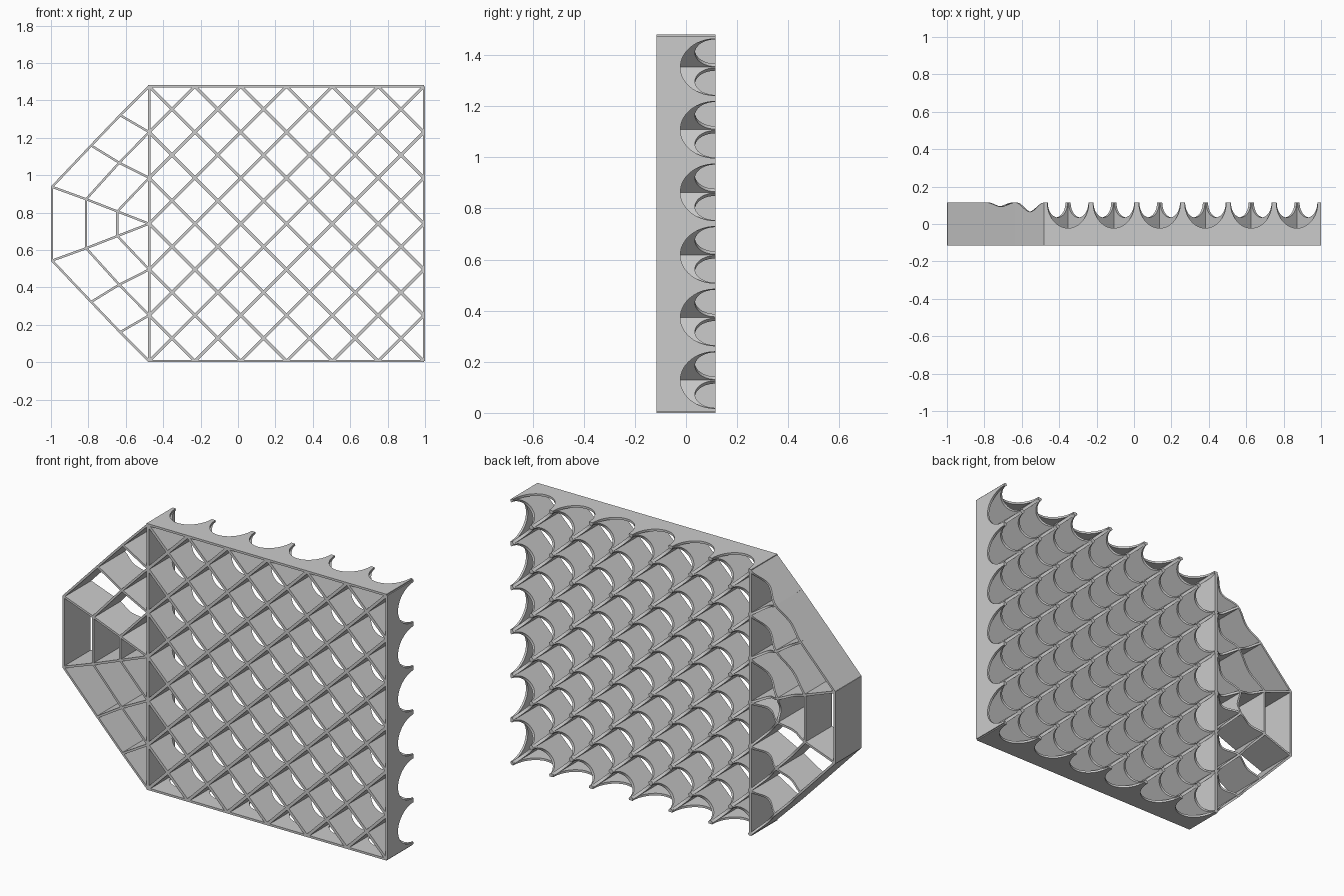
import bpy, bmesh, math
from mathutils import Vector

if "Cube" in bpy.data.objects:
    bpy.data.objects.remove(bpy.data.objects["Cube"])

Y = 0.115                      # half depth
X0, X1, Z0 = -0.475, 0.994, 0.006
P = (X1 - X0) / 6              # lattice pitch
ZT = Z0 + 6 * P
ZM = (Z0 + ZT) / 2


def arch(length, half, depth, n=18):
    """Half-elliptic notch centred in a bay: list of (distance, back y)."""
    pts = [(0, Y)]
    for i in range(n + 1):
        a = math.pi * i / n
        pts.append((length / 2 - half * math.cos(a), Y - depth * math.sin(a)))
    return pts + [(length, Y)]


def wave(length, depth, n=14):
    """Soft rounded dip over the whole bay."""
    if depth == 0:
        return [(0, Y), (length, Y)]
    return [(length * i / n, Y - depth * math.sin(math.pi * i / n) ** 2) for i in range(n + 1)]


def wall(bm, p, q, thick, bays):
    """Thin upright wall from p to q (x, z); bays lists the back-edge profiles."""
    p, q = Vector(p), Vector(q)
    d = (q - p).normalized()
    nrm = Vector((-d.y, d.x)) * thick / 2
    prof, off = [], 0.0
    for b in bays:
        prof += [(off + s, y) for s, y in (b if not prof else b[1:])]
        off += b[-1][0]
    rings = []
    for s, y in prof:
        c = p + d * s
        l, r = c + nrm, c - nrm
        rings.append([bm.verts.new(v) for v in ((l.x, -Y, l.y), (r.x, -Y, r.y), (r.x, y, r.y), (l.x, y, l.y))])
    for a, b in zip(rings, rings[1:]):
        for i in range(4):
            j = (i + 1) % 4
            bm.faces.new((a[i], a[j], b[j], b[i]))
    bm.faces.new(rings[0])
    bm.faces.new(rings[-1][::-1])


def finish(bm, name):
    bmesh.ops.recalc_face_normals(bm, faces=bm.faces[:])
    me = bpy.data.meshes.new(name)
    bm.to_mesh(me)
    bm.free()
    ob = bpy.data.objects.new(name, me)
    bpy.context.collection.objects.link(ob)
    bpy.ops.object.select_all(action='DESELECT')
    ob.select_set(True)
    bpy.context.view_layer.objects.active = ob
    bpy.ops.object.shade_smooth_by_angle(angle=math.radians(30))


# Diagonal lattice with a round notch in every cell side
bm = bmesh.new()
side = P * math.sqrt(0.5)
for k in range(1, 12):
    u0, u1 = max(0, k - 6), min(6, k)
    bays = [arch(side, 0.075, 0.080)] * (2 * (u1 - u0))
    for mirror in (False, True):
        w0, w1 = k - u0, k - u1
        if mirror:
            w0, w1 = 6 - w0, 6 - w1
        wall(bm, (X0 + u0 * P, Z0 + w0 * P), (X0 + u1 * P, Z0 + w1 * P), 0.016, bays)
finish(bm, "diagonal_lattice")

# Rectangular frame: three scalloped sides
bm = bmesh.new()
big = [arch(P, 0.111, 0.137, 28)] * 6
wall(bm, (X0, Z0), (X1, Z0), 0.012, big)
wall(bm, (X0, ZT), (X1, ZT), 0.012, big)
wall(bm, (X1, Z0), (X1, ZT), 0.012, big)
finish(bm, "scalloped_frame")

# Straight dividing wall
bm = bmesh.new()
wall(bm, (X0, Z0 - 0.006), (X0, ZT + 0.006), 0.014, [[(0, Y), (6 * P, Y), (6 * P + 0.012, Y)]])
finish(bm, "dividing_wall")

# Tapered end: each path is a chain of points with a dip depth per bay,
# heights measured from the middle and mirrored downwards
NEAR, MID = 0.05, 0.022
XL = -0.994
paths = [
    ([(X0, 3 * P), (-0.63, 0.58), (-0.785, 0.418), (XL, 0.197)], [NEAR, MID, 0]),      # outline
    ([(X0, 2 * P), (-0.635, 0.326), (-0.812, 0.131)], [NEAR, MID]),                    # middle band
    ([(X0, P), (-0.645, 0.066)], [NEAR]),                                              # inner band
    ([(X0, 2 * P), (-0.63, 0.58)], [NEAR]),                                            # ribs
    ([(X0, P), (-0.635, 0.326), (-0.785, 0.418)], [NEAR, MID]),
    ([(X0, 0), (-0.645, 0.066), (-0.812, 0.131), (XL, 0.197)], [NEAR, MID, 0]),
]
bm = bmesh.new()
for pts, dips in paths:
    for sgn in (1, -1):
        for a, b, dip in zip(pts, pts[1:], dips):
            p, q = Vector((a[0], ZM + sgn * a[1])), Vector((b[0], ZM + sgn * b[1]))
            wall(bm, p, q, 0.012, [wave((q - p).length, dip)])
# Upright cross walls between the two central ribs
for x, h, dip in ((-0.645, 0.066, MID), (-0.812, 0.131, 0), (XL, 0.2, 0)):
    wall(bm, (x, ZM - h), (x, ZM + h), 0.012, [wave(2 * h, dip)])
finish(bm, "tapered_end")
